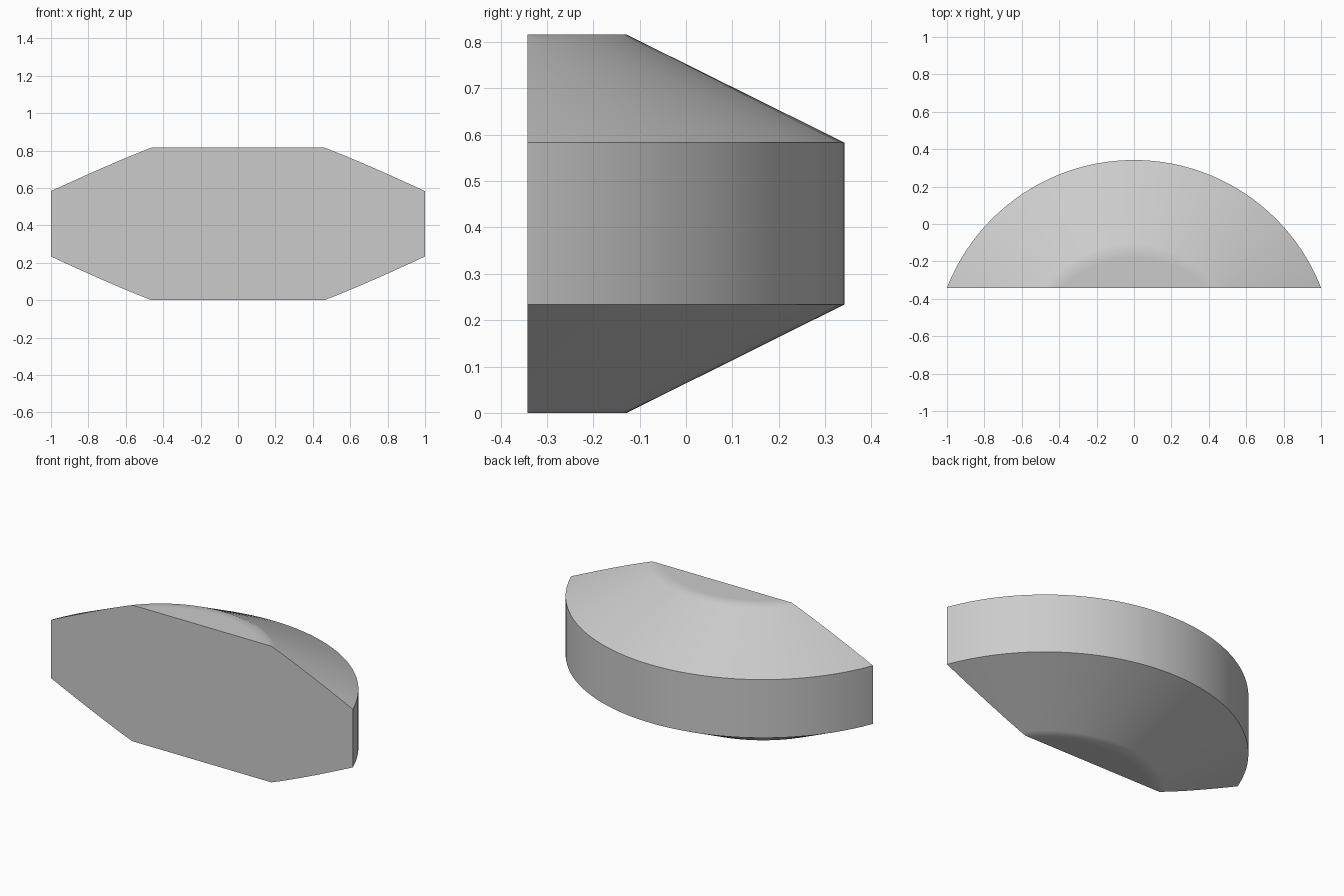
import bpy, bmesh, math

cube = bpy.data.objects.get("Cube")
if cube:
    bpy.data.objects.remove(cube, do_unlink=True)

# Lathe dimensions
AXIS_Y, FRONT_Y = -0.732, -0.342
RIM_R, CAP_R = 1.074, 0.604
Z_RIM_LOW, Z_RIM_HIGH, HEIGHT = 0.234, 0.583, 0.816
SEGMENTS = 128


def slope(z_cap, z_rim, t):
    """Point on the cone, t from cap edge to rim."""
    return CAP_R + (RIM_R - CAP_R) * t, z_cap + (z_rim - z_cap) * t


# Profile with narrow support rings either side of each soft cap edge
SOFT = 0.05
profile = [
    (CAP_R - SOFT, 0), (CAP_R, 0), slope(0, Z_RIM_LOW, SOFT),
    (RIM_R, Z_RIM_LOW), (RIM_R, Z_RIM_HIGH),
    slope(HEIGHT, Z_RIM_HIGH, SOFT), (CAP_R, HEIGHT), (CAP_R - SOFT, HEIGHT),
]

# Full turned body
bm = bmesh.new()
angles = [2 * math.pi * i / SEGMENTS for i in range(SEGMENTS)]
rings = [[bm.verts.new((r * math.cos(a), AXIS_Y + r * math.sin(a), z)) for a in angles]
         for r, z in profile]
for lower, upper in zip(rings, rings[1:]):
    for i in range(SEGMENTS):
        j = (i + 1) % SEGMENTS
        bm.faces.new((lower[i], lower[j], upper[j], upper[i]))
bm.faces.new(rings[0][::-1])
bm.faces.new(rings[-1])

# Slice off the front part and close the flat front
cut = bmesh.ops.bisect_plane(
    bm, geom=bm.verts[:] + bm.edges[:] + bm.faces[:], dist=1e-5,
    plane_co=(0, FRONT_Y, 0), plane_no=(0, -1, 0), clear_outer=True)
open_edges = [e for e in bm.edges if e.is_boundary]
bmesh.ops.contextual_create(bm, geom=open_edges)
bmesh.ops.recalc_face_normals(bm, faces=bm.faces[:])

mesh = bpy.data.meshes.new("sliced_lens_body")
bm.to_mesh(mesh)
bm.free()
body = bpy.data.objects.new("sliced_lens_body", mesh)
bpy.context.collection.objects.link(body)

# Plain grey material
grey = bpy.data.materials.new("light grey")
grey.use_nodes = True
colour = (0.6, 0.6, 0.6, 1)
grey.diffuse_color = colour
grey.node_tree.nodes["Principled BSDF"].inputs["Base Color"].default_value = colour
mesh.materials.append(grey)

# Smooth sides with crisp rim and front edges
bpy.ops.object.select_all(action='DESELECT')
body.select_set(True)
bpy.context.view_layer.objects.active = body
bpy.ops.object.shade_smooth_by_angle(angle=math.radians(35))
